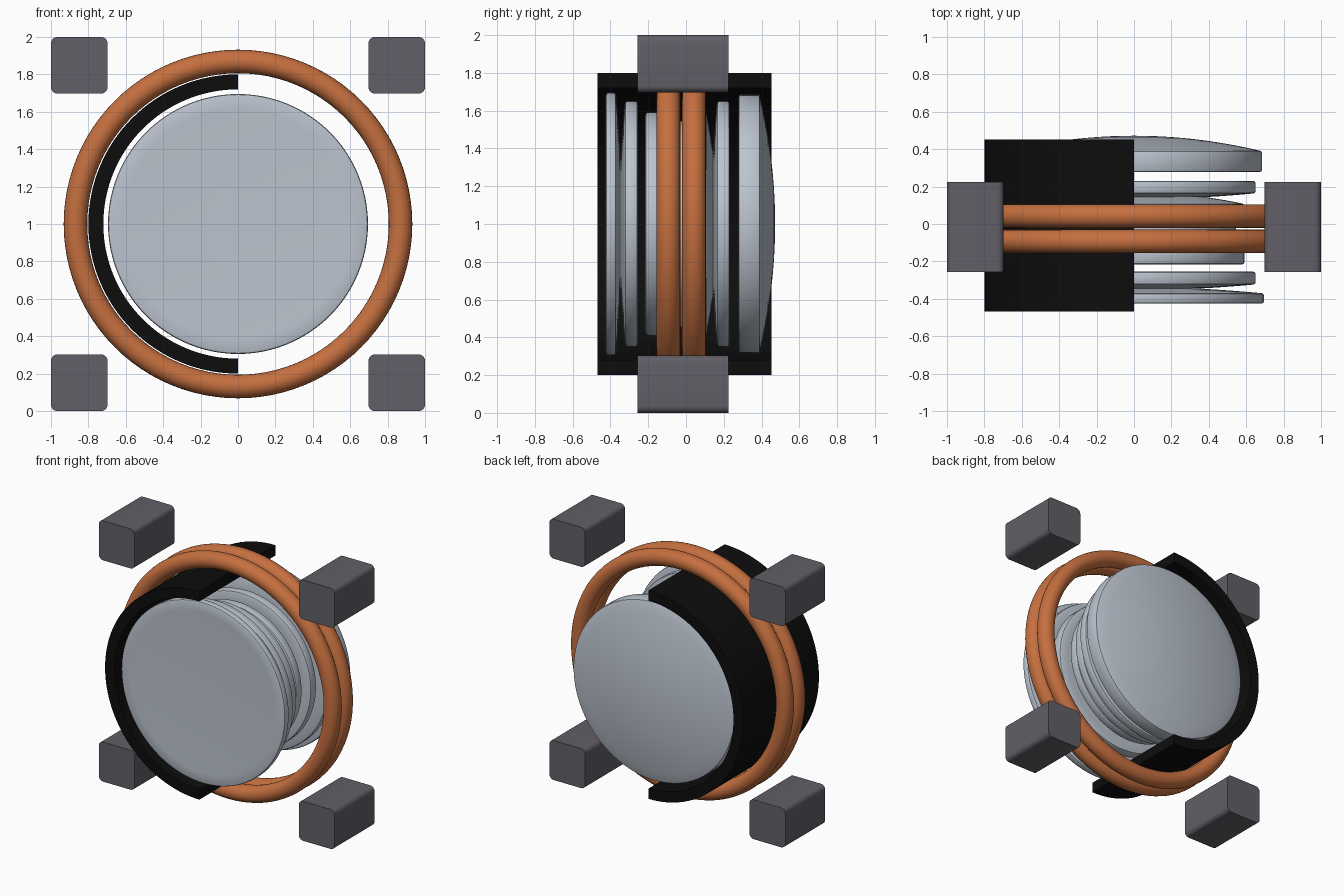
import bpy, bmesh
from math import pi, radians
from mathutils import Vector

cube = bpy.data.objects.get("Cube")
if cube:
    bpy.data.objects.remove(cube, do_unlink=True)

AXIS_Z = 1.0  # height of the optical axis


def material(name, colour, rough=0.5):
    m = bpy.data.materials.new(name)
    m.use_nodes = True
    m.diffuse_color = (*colour, 1)
    bsdf = m.node_tree.nodes["Principled BSDF"]
    bsdf.inputs["Base Color"].default_value = (*colour, 1)
    bsdf.inputs["Roughness"].default_value = rough
    return m


GLASS = material("pale_glass", (0.50, 0.55, 0.62))
COPPER = material("copper", (0.56, 0.16, 0.05))
BLACK = material("matte_black", (0.004, 0.004, 0.004))
GREY = material("dark_grey", (0.12, 0.115, 0.135))


def finish(bm, name, mat, location, smooth=True):
    bmesh.ops.remove_doubles(bm, verts=bm.verts, dist=1e-5)
    bmesh.ops.recalc_face_normals(bm, faces=bm.faces)
    mesh = bpy.data.meshes.new(name)
    bm.to_mesh(mesh)
    bm.free()
    mesh.materials.append(mat)
    ob = bpy.data.objects.new(name, mesh)
    ob.location = location
    bpy.context.collection.objects.link(ob)
    if smooth:
        bpy.ops.object.select_all(action='DESELECT')
        ob.select_set(True)
        bpy.context.view_layer.objects.active = ob
        bpy.ops.object.shade_smooth_by_angle(angle=radians(40))
    return ob


def lathe(name, profile, mat, angle=2 * pi, steps=96, closed=False):
    """Spin (radius, y) points about the optical axis, starting at the top."""
    bm = bmesh.new()
    verts = [bm.verts.new((0, y, r)) for r, y in profile]
    pairs = list(zip(verts, verts[1:]))
    if closed:
        pairs.append((verts[-1], verts[0]))
    edges = [bm.edges.new(p) for p in pairs]
    bmesh.ops.spin(bm, geom=verts + edges, cent=(0, 0, 0), axis=(0, -1, 0),
                   angle=angle, steps=steps)
    if closed:  # cap both open ends of a partial ring
        bmesh.ops.remove_doubles(bm, verts=bm.verts, dist=1e-5)
        bmesh.ops.holes_fill(bm, edges=[e for e in bm.edges if e.is_boundary])
    return finish(bm, name, mat, (0, 0, AXIS_Z))


def lens(name, radius, front, back, front_sag=0.0, back_sag=0.0, soft=0.012):
    """Disc whose faces bulge outward by the given sag, with softened rims."""
    inner = radius - soft
    radii = [inner * i / 10 for i in range(11)]
    face_f = [(r, front - front_sag * (1 - (r / inner) ** 2)) for r in radii]
    face_b = [(r, back + back_sag * (1 - (r / inner) ** 2)) for r in radii]
    k = 0.3 * soft
    rim = [(radius - k, front + k), (radius, front + soft),
           (radius, back - soft), (radius - k, back - k)]
    return lathe(name, face_f + rim + face_b[::-1], GLASS)


# Glass elements, front to back
lens("front_lens", 0.695, -0.425, -0.37, -0.01, 0.033)
lens("second_lens", 0.65, -0.324, -0.255, 0.03)
lens("third_lens", 0.59, -0.216, -0.13)
lens("middle_lens", 0.545, -0.07, 0.0)
lens("fifth_lens", 0.59, 0.04, 0.11, 0.0, 0.06)
lens("sixth_lens", 0.65, 0.163, 0.23, 0.03)
lens("rear_lens", 0.685, 0.278, 0.392, 0.0, 0.08)

# Cutaway barrel covering the right half
barrel = lathe("half_barrel", [(0.72, -0.468), (0.80, -0.468), (0.80, 0.453), (0.72, 0.453)],
               BLACK, angle=pi, steps=64, closed=True)
# Keep the shell on the -x side
if sum(v.co.x for v in barrel.data.vertices) > 0:
    barrel.rotation_euler.y = pi

# Twin copper rings around the barrel
for name, y in (("front_ring", -0.093), ("rear_ring", 0.042)):
    bpy.ops.mesh.primitive_torus_add(major_radius=0.869, minor_radius=0.063,
                                     major_segments=96, minor_segments=24,
                                     location=(0, y, AXIS_Z), rotation=(pi / 2, 0, 0))
    ring = bpy.context.object
    ring.name = name
    ring.data.materials.append(COPPER)
    bpy.ops.object.shade_smooth_by_angle(angle=radians(40))

# Corner blocks, rounded along their long edges only
for side, x in (("left", 1), ("right", -1)):
    for level, z in (("upper", 1), ("lower", -1)):
        bm = bmesh.new()
        bmesh.ops.create_cube(bm, size=1)
        bmesh.ops.scale(bm, vec=Vector((0.303, 0.483, 0.303)), verts=bm.verts)
        long_edges = [e for e in bm.edges
                      if abs(e.verts[0].co.y - e.verts[1].co.y) > 0.1]
        bmesh.ops.bevel(bm, geom=long_edges, offset=0.035, segments=5,
                        profile=0.5, affect='EDGES')
        finish(bm, f"{level}_{side}_block", GREY,
               (x * 0.8485, -0.016, AXIS_Z + z * 0.8485))
